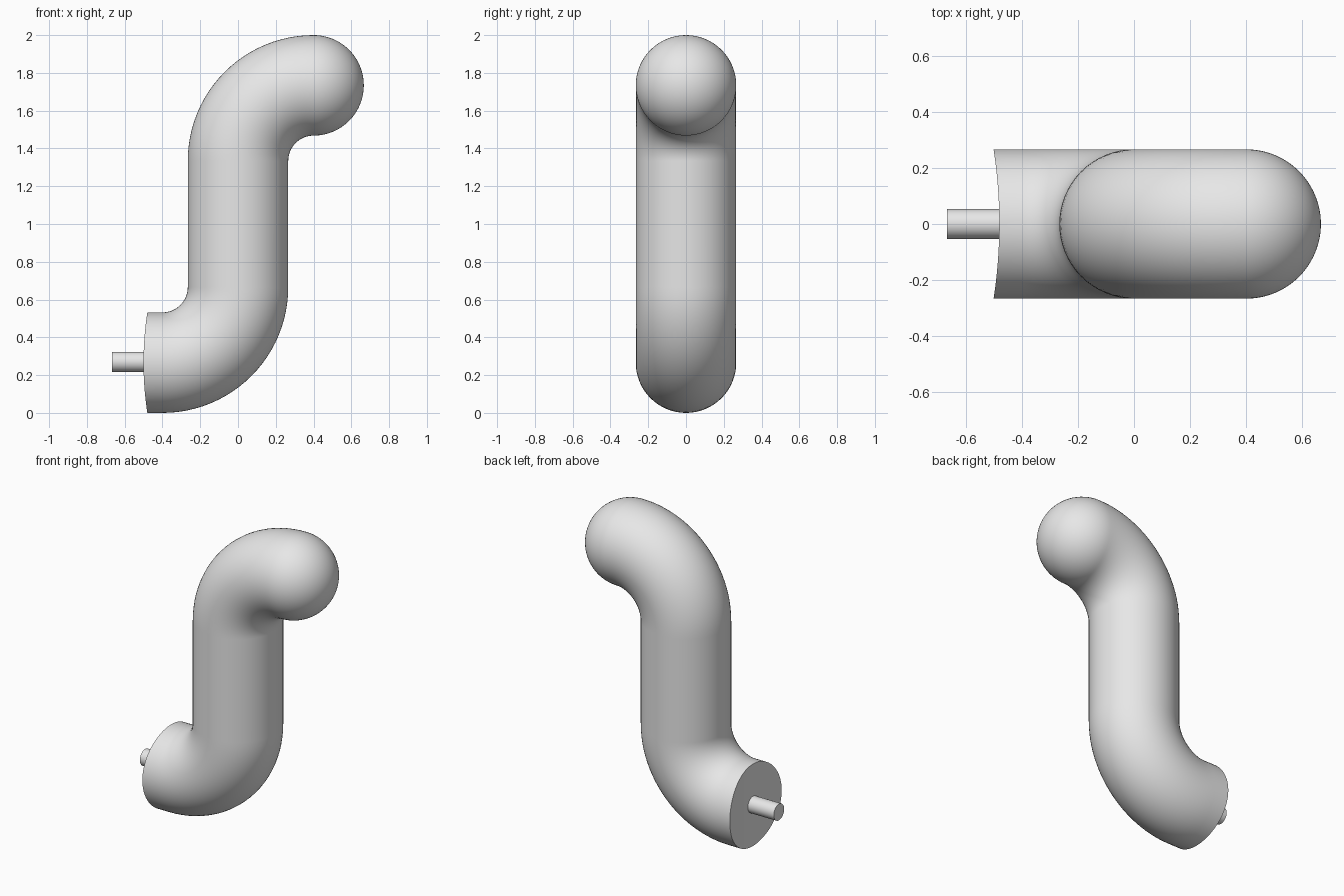
import bpy, bmesh
from math import sin, cos, pi, sqrt, radians
from mathutils import Vector

cube = bpy.data.objects.get("Cube")
if cube:
    bpy.data.objects.remove(cube, do_unlink=True)

R = 0.266          # tube radius
BEND = 0.4         # centre line radius of both bends
HEIGHT = 2.0
SADDLE = 1.75      # radius of the hollow mounting face
FACE_X = -0.48
SIDES = 64
STEPS = 24

grey = bpy.data.materials.new("plain_grey")
grey.use_nodes = True
colour = (0.8, 0.8, 0.8, 1)
grey.diffuse_color = colour
grey.node_tree.nodes["Principled BSDF"].inputs["Base Color"].default_value = colour


def finish(obj):
    if not obj.data.materials:
        obj.data.materials.append(grey)
    bpy.ops.object.select_all(action='DESELECT')
    obj.select_set(True)
    bpy.context.view_layer.objects.active = obj
    bpy.ops.object.shade_smooth_by_angle(angle=radians(30))


# Centre line as (x, z, heading, ring radius): two quarter bends and a dome
low, high = R + BEND, HEIGHT - R - BEND
path = [(FACE_X, R, 0, R)]
for i in range(STEPS + 1):
    a = pi / 2 * i / STEPS
    path.append((-BEND + BEND * sin(a), low - BEND * cos(a), a, R))
for i in range(STEPS + 1):
    a = pi / 2 * (1 - i / STEPS)
    path.append((BEND - BEND * sin(a), high + BEND * cos(a), a, R))
for i in range(1, STEPS):
    a = pi / 2 * i / STEPS
    path.append((BEND + R * sin(a), HEIGHT - R, 0, R * cos(a)))

# Handle tube
bm = bmesh.new()
rings = []
for n, (x, z, a, r) in enumerate(path):
    ring = []
    for i in range(SIDES):
        t = 2 * pi * i / SIDES
        y, up = r * cos(t), r * sin(t)
        dx = sqrt(SADDLE ** 2 - y * y) - SADDLE if n == 0 else 0
        ring.append(bm.verts.new(Vector((x + dx - up * sin(a), y, z + up * cos(a)))))
    rings.append(ring)
for p, q in zip(rings, rings[1:]):
    for i in range(SIDES):
        j = (i + 1) % SIDES
        bm.faces.new((p[i], p[j], q[j], q[i]))

# Dome tip
tip = bm.verts.new((BEND + R, 0, HEIGHT - R))
for i in range(SIDES):
    bm.faces.new((rings[-1][i], rings[-1][(i + 1) % SIDES], tip))

# Hollow mounting face, made of upright strips
rim = rings[0]
for i in range(SIDES // 2):
    strip = [rim[i], rim[i + 1], rim[SIDES - i - 1], rim[-i]]
    bm.faces.new(list(dict.fromkeys(strip)))
bmesh.ops.recalc_face_normals(bm, faces=bm.faces)
mesh = bpy.data.meshes.new("handle")
bm.to_mesh(mesh)
bm.free()
handle = bpy.data.objects.new("handle", mesh)
bpy.context.collection.objects.link(handle)
finish(handle)

# Mounting peg
start, end = -0.667, FACE_X + 0.02
bpy.ops.mesh.primitive_cylinder_add(vertices=32, radius=0.053, depth=end - start,
                                    location=((start + end) / 2, 0, 0.27),
                                    rotation=(0, pi / 2, 0))
peg = bpy.context.object
peg.name = "mounting_peg"
finish(peg)
